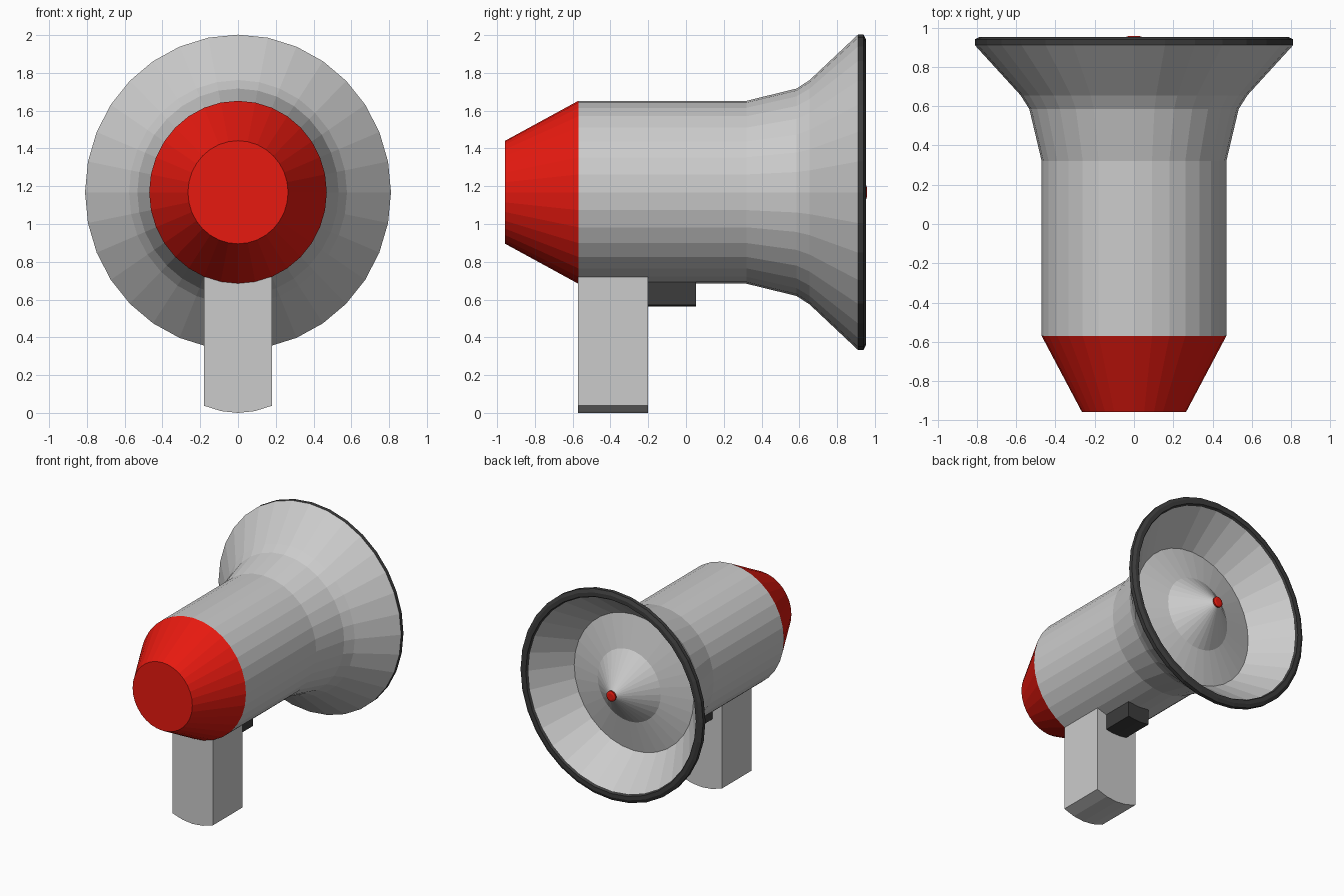
import bpy, bmesh, math

if "Cube" in bpy.data.objects:
    bpy.data.objects.remove(bpy.data.objects["Cube"])

SIDES = 32
AXIS_Z = 1.168      # height of the horn axis
STRETCH = 1.03      # the round parts are slightly taller than wide


def paint(obj, name, rgb):
    mat = bpy.data.materials.get(name) or bpy.data.materials.new(name)
    mat.diffuse_color = (*rgb, 1)
    mat.use_nodes = True
    mat.node_tree.nodes["Principled BSDF"].inputs["Base Color"].default_value = mat.diffuse_color
    obj.data.materials.append(mat)


def finish(bm, name):
    mesh = bpy.data.meshes.new(name)
    bm.to_mesh(mesh)
    bm.free()
    obj = bpy.data.objects.new(name, mesh)
    bpy.context.collection.objects.link(obj)
    return obj


def lathe(name, profile):
    """Spin (radius, y) points round the horn axis, outer side first."""
    bm = bmesh.new()
    rings = []
    for r, y in profile:
        ring = []
        for k in range(SIDES):
            a = 2 * math.pi * k / SIDES
            ring.append(bm.verts.new((r * math.sin(a), y,
                                      AXIS_Z + STRETCH * r * math.cos(a))))
        rings.append(ring)
    for lo, hi in zip(rings, rings[1:]):
        for k in range(SIDES):
            n = (k + 1) % SIDES
            bm.faces.new((lo[k], lo[n], hi[n], hi[k]))
    bmesh.ops.remove_doubles(bm, verts=bm.verts, dist=1e-5)
    return finish(bm, name)


def bowed_block(name, half_w, y0, y1, z_low, sag, z_top, steps=4):
    """Block whose underside bulges downwards across its width."""
    pts = [(half_w, z_top), (-half_w, z_top)]
    for i in range(steps + 1):
        t = -1 + 2 * i / steps
        pts.append((t * half_w, z_low + sag * t * t))
    bm = bmesh.new()
    face = bm.faces.new([bm.verts.new((x, y0, z)) for x, z in pts])
    ext = bmesh.ops.extrude_face_region(bm, geom=[face])
    moved = [v for v in ext["geom"] if isinstance(v, bmesh.types.BMVert)]
    bmesh.ops.translate(bm, verts=moved, vec=(0, y1 - y0, 0))
    bmesh.ops.recalc_face_normals(bm, faces=bm.faces)
    return finish(bm, name)


RED, DARK = (0.8, 0.01, 0.005), (0.045, 0.045, 0.045)

# Red tapered rear cap
cap = lathe("rear_cap", [(0, -0.957), (0.265, -0.957), (0.47, -0.57)])
paint(cap, "red", RED)

# Barrel and flared horn
lathe("barrel_and_horn", [(0.47, -0.57), (0.47, 0.32), (0.533, 0.585),
                          (0.577, 0.655), (0.81, 0.91)])

# Inside of the horn and the central cone
lathe("horn_inside", [(0.745, 0.935), (0.53, 0.66)])
lathe("sound_cone", [(0.53, 0.66), (0.28, 0.72), (0.0, 0.955)])

# Dark rim round the mouth
rim = lathe("mouth_rim", [(0.745, 0.91), (0.81, 0.91), (0.81, 0.94), (0.785, 0.953),
                          (0.755, 0.953), (0.745, 0.935), (0.745, 0.91)])
paint(rim, "dark", DARK)

# Red tip on the cone
tip = lathe("cone_tip", [(0, 0.93), (0.04, 0.94), (0.04, 0.952), (0.025, 0.958), (0, 0.958)])
paint(tip, "red", RED)

# Handle and trigger
bowed_block("handle", 0.18, -0.573, -0.2, 0.0, 0.038, 0.72)
trigger = bowed_block("trigger", 0.095, -0.2, 0.053, 0.562, 0.01, 0.705)
paint(trigger, "dark", DARK)
